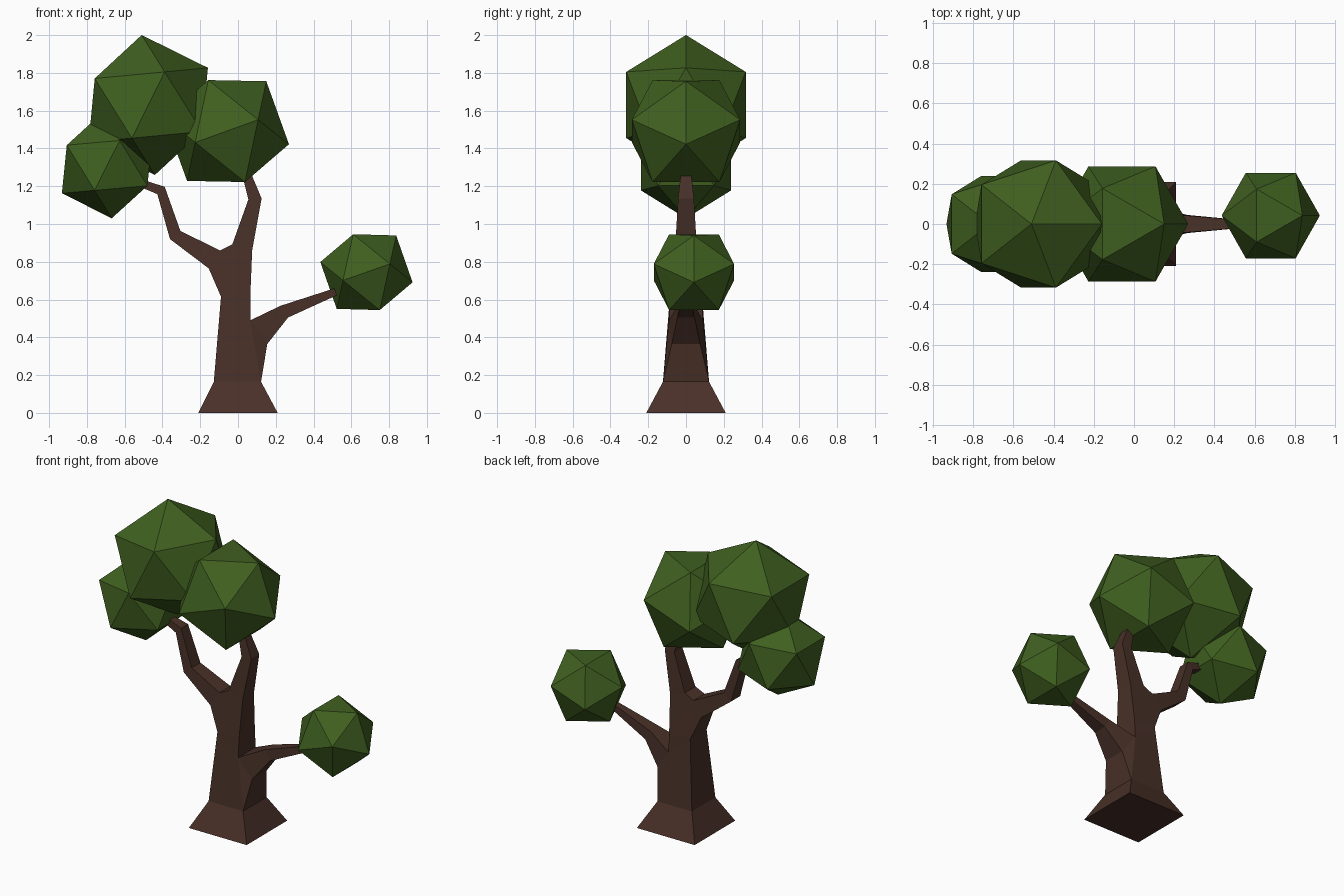
import bpy, bmesh
from math import radians

if "Cube" in bpy.data.objects:
    bpy.data.objects.remove(bpy.data.objects["Cube"])


def material(name, rgb):
    m = bpy.data.materials.new(name)
    m.diffuse_color = (*rgb, 1)
    m.use_nodes = True
    m.node_tree.nodes["Principled BSDF"].inputs["Base Color"].default_value = m.diffuse_color
    return m


bark = material("bark", (0.065, 0.03, 0.021))
leaf = material("leaf", (0.05, 0.115, 0.014))

# Trunk outline points: x, z, half depth in y
P = {
    # root flare and stem
    "L0": (-.21, 0, .21), "R0": (.21, 0, .21),
    "L1": (-.128, .165, .122), "R1": (.122, .165, .122),
    "L2": (-.09, .615, .085), "RU": (.065, .615, .082),
    # fork
    "LB": (-.155, .765, .065), "CL": (-.095, .86, .058),
    "CR": (-.03, .892, .055), "RX": (.075, .86, .058),
    # left bough
    "l1": (-.36, .92, .048), "l2": (-.305, .963, .045),
    "l3": (-.427, 1.158, .036), "l4": (-.388, 1.197, .036),
    "l5": (-.55, 1.21, .022), "l6": (-.54, 1.245, .022),
    # middle bough
    "m1": (.055, 1.13, .042), "m2": (.125, 1.135, .042),
    "m3": (.015, 1.29, .025), "m4": (.06, 1.29, .025),
    # right bough
    "RB": (.155, .365, .075), "RT": (.065, .49, .09),
    "r1": (.265, .505, .045), "r2": (.225, .567, .045),
    "r3": (.55, .635, .018), "r4": (.55, .672, .018),
}
CELLS = ["L0 R0 R1 L1", "L1 R1 RT L2", "R1 RB RT", "L2 RT RU",
         "L2 RU CL LB", "RU RX CR CL",
         "LB CL l2 l1", "l1 l2 l4 l3", "l3 l4 l6 l5",
         "CR RX m2 m1", "m1 m2 m4 m3",
         "RT RB r1 r2", "r2 r1 r3 r4"]


def build_trunk():
    bm = bmesh.new()
    front = {k: bm.verts.new((x, -d, z)) for k, (x, z, d) in P.items()}
    back = {k: bm.verts.new((x, d, z)) for k, (x, z, d) in P.items()}
    count = {}
    for cell in CELLS:
        keys = cell.split()
        bm.faces.new([front[k] for k in keys])
        bm.faces.new([back[k] for k in reversed(keys)])
        for a, b in zip(keys, keys[1:] + keys[:1]):
            count.setdefault(frozenset((a, b)), []).append((a, b))
    # side walls along the outline only
    for edges in count.values():
        if len(edges) == 1:
            a, b = edges[0]
            bm.faces.new((front[b], front[a], back[a], back[b]))
    bmesh.ops.recalc_face_normals(bm, faces=bm.faces)
    mesh = bpy.data.meshes.new("trunk")
    bm.to_mesh(mesh)
    bm.free()
    mesh.materials.append(bark)
    bpy.context.collection.objects.link(bpy.data.objects.new("trunk", mesh))


def foliage(name, center, radius, tilt):
    bpy.ops.mesh.primitive_ico_sphere_add(subdivisions=1, radius=radius, location=center,
                                          rotation=(0, radians(-tilt), 0))
    ob = bpy.context.object
    ob.name = name
    ob.data.materials.append(leaf)


build_trunk()

# Leaf clumps
foliage("foliage_top", (-.475, 0, 1.63), .372, 5.4)
foliage("foliage_middle", (-.06, 0, 1.492), .337, -38.5)
foliage("foliage_left", (-.693, 0, 1.31), .281, 5)
foliage("foliage_right", (.68, .042, .745), .25, -39)
